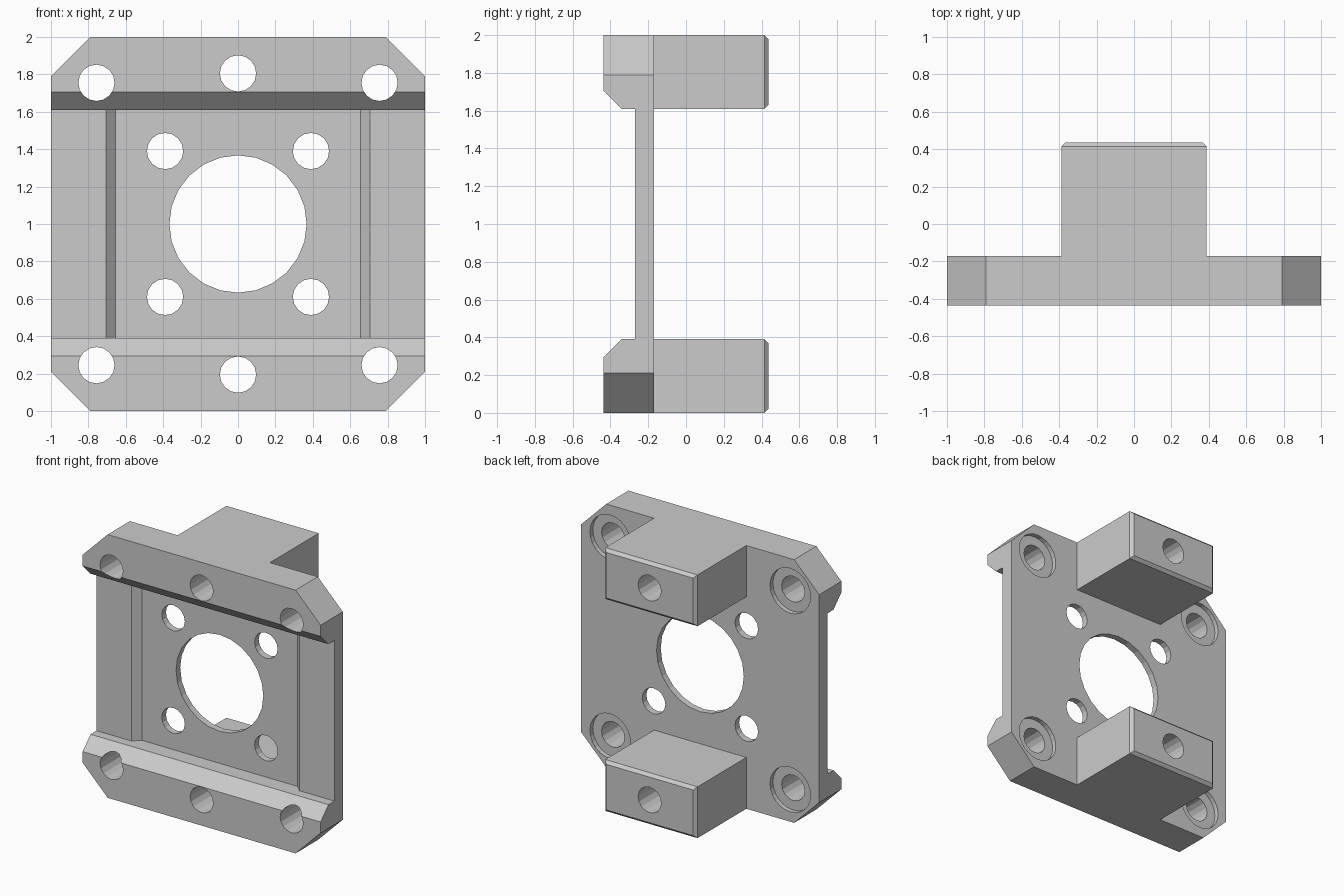
import bpy
import bmesh
from mathutils import Vector, Matrix

default = bpy.data.objects.get("Cube")
if default:
    bpy.data.objects.remove(default, do_unlink=True)

grey = bpy.data.materials.new("plain grey")
grey.use_nodes = True
COLOUR = (0.6, 0.6, 0.6, 1)
grey.diffuse_color = COLOUR
grey.node_tree.nodes["Principled BSDF"].inputs["Base Color"].default_value = COLOUR

HOLE = 0.097          # radius of all bolt holes
FRONT, BACK = -0.437, -0.17
BAR = 0.39            # height of the rails and the blocks


def make(name, bm):
    bmesh.ops.recalc_face_normals(bm, faces=bm.faces)
    mesh = bpy.data.meshes.new(name)
    bm.to_mesh(mesh)
    bm.free()
    obj = bpy.data.objects.new(name, mesh)
    obj.data.materials.append(grey)
    bpy.context.collection.objects.link(obj)
    return obj


def prism(name, points, sweep):
    """Extrude a closed outline along a vector."""
    bm = bmesh.new()
    face = bm.faces.new([bm.verts.new(p) for p in points])
    out = bmesh.ops.extrude_face_region(bm, geom=[face], use_keep_orig=True)
    moved = [v for v in out["geom"] if isinstance(v, bmesh.types.BMVert)]
    bmesh.ops.translate(bm, verts=moved, vec=Vector(sweep))
    return make(name, bm)


def drill(x, z, radius, y0, y1, sides):
    """Cylinder along y used as a cutter."""
    bm = bmesh.new()
    place = Matrix.Translation((x, (y0 + y1) / 2, z)) @ Matrix.Rotation(1.5707963, 4, "X")
    bmesh.ops.create_cone(bm, cap_ends=True, segments=sides, radius1=radius,
                          radius2=radius, depth=y1 - y0, matrix=place)
    return make("drill", bm)


def combine(target, tool, operation):
    """Apply a boolean and discard the tool."""
    mod = target.modifiers.new(operation, "BOOLEAN")
    mod.operation, mod.solver, mod.object = operation, "EXACT", tool
    tool.hide_render = True
    bpy.context.view_layer.objects.active = target
    bpy.ops.object.modifier_apply(modifier=mod.name)
    bpy.data.objects.remove(tool, do_unlink=True)


# Plate with a bevelled rail along its top and bottom
lower = [(BACK, 0), (FRONT, 0), (FRONT, 0.295), (-0.342, BAR), (-0.27, BAR)]
side = lower + [(y, 2 - z) for y, z in reversed(lower)]
bracket = prism("mounting_bracket", [(-1, y, z) for y, z in side], (2, 0, 0))

# Clipped corners
for sx in (-1, 1):
    for sz in (-1, 1):
        corner = [(0.79, 1), (1.1, 0.69), (1.1, 1.1), (0.79, 1.1)]
        clip = prism("corner_clip", [(sx * x, -0.6, 1 + sz * z) for x, z in corner], (0, 1, 0))
        combine(bracket, clip, "DIFFERENCE")

# Sloped recess in the middle of the front
recess = [(-0.735, -0.3), (0.735, -0.3), (0.655, -0.22), (-0.655, -0.22)]
combine(bracket, prism("recess", [(x, y, BAR) for x, y in recess], (0, 0, 2 - 2 * BAR)), "DIFFERENCE")

# Two blocks on the back with chamfered ends
for z in (BAR / 2, 2 - BAR / 2):
    bm = bmesh.new()
    depth = 0.437 - BACK
    bmesh.ops.create_cube(bm, size=1, matrix=Matrix.Translation((0, BACK + depth / 2, z))
                          @ Matrix.Diagonal((0.776, depth, BAR, 1)))
    end = [e for e in bm.edges if all(v.co.y > 0 for v in e.verts)]
    bmesh.ops.bevel(bm, geom=end, offset=0.022, segments=1, affect="EDGES")
    combine(bracket, make("rear_block", bm), "UNION")

# Large centre opening and bolt holes
combine(bracket, drill(0, 1, 0.367, -0.6, 0.6, 24), "DIFFERENCE")
for s in (-1, 1):
    combine(bracket, drill(0, 1 + s * 0.805, HOLE, -0.6, 0.6, 16), "DIFFERENCE")
    for t in (-1, 1):
        combine(bracket, drill(s * 0.39, 1 + t * 0.39, HOLE, -0.6, 0.6, 16), "DIFFERENCE")
        x, z = s * 0.757, 1 + t * 0.755
        combine(bracket, drill(x, z, HOLE, -0.6, 0.6, 16), "DIFFERENCE")
        # Shallow counterbore on the back
        combine(bracket, drill(x, z, 0.17, BACK - 0.035, 0, 24), "DIFFERENCE")
